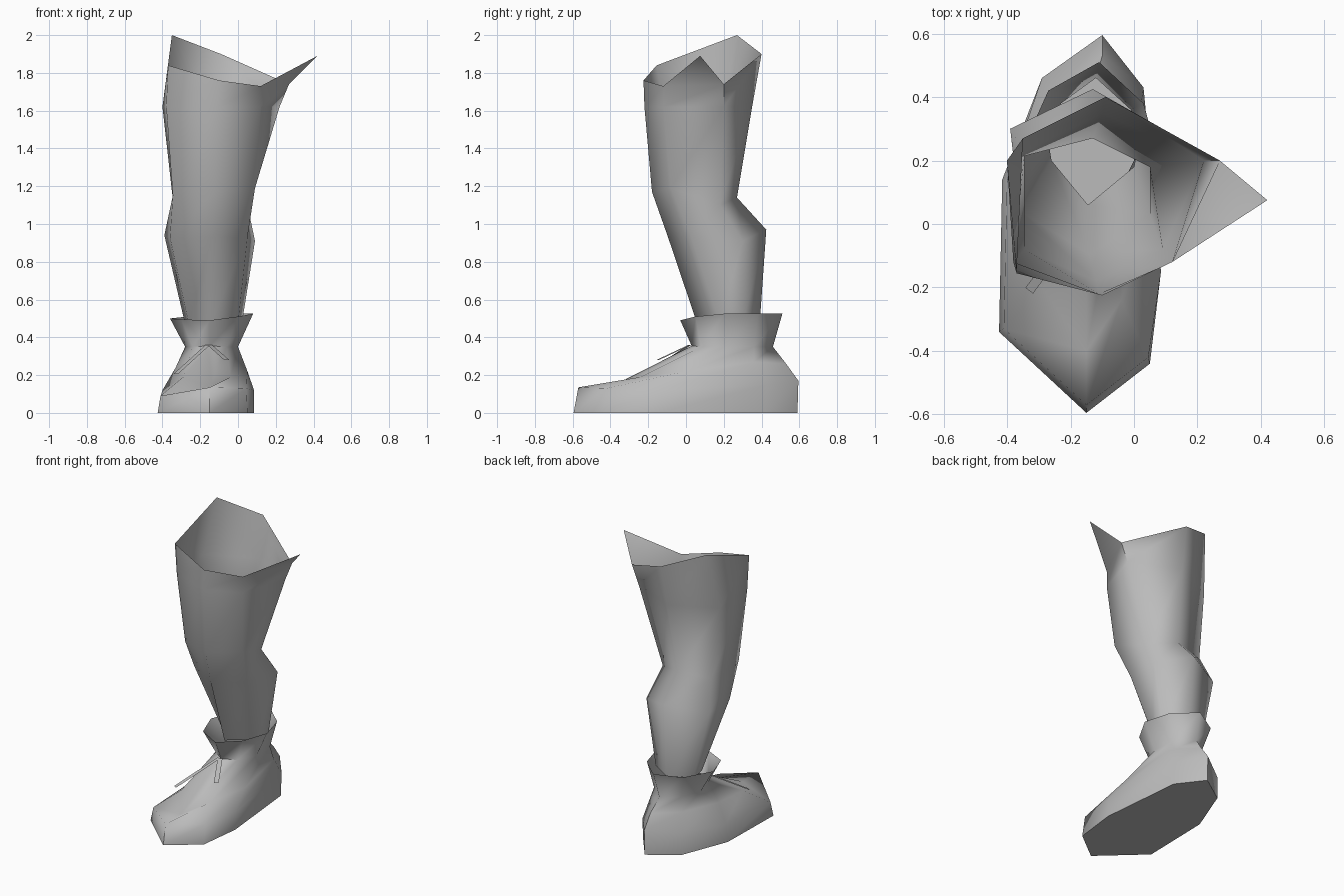
import bpy, bmesh, math
from mathutils import Vector

cube = bpy.data.objects.get("Cube")
if cube:
    bpy.data.objects.remove(cube, do_unlink=True)


def make_material(name, value):
    mat = bpy.data.materials.new(name)
    mat.use_nodes = True
    colour = (value, value, value, 1)
    mat.diffuse_color = colour
    mat.node_tree.nodes["Principled BSDF"].inputs["Base Color"].default_value = colour
    return mat


grey = make_material("plain grey", 0.5)


def finish(name, bm, angle):
    mesh = bpy.data.meshes.new(name)
    bm.to_mesh(mesh)
    bm.free()
    mesh.materials.append(grey)
    obj = bpy.data.objects.new(name, mesh)
    bpy.context.collection.objects.link(obj)
    bpy.ops.object.select_all(action="DESELECT")
    obj.select_set(True)
    bpy.context.view_layer.objects.active = obj
    bpy.ops.object.shade_smooth_by_angle(angle=math.radians(angle))
    return obj


def loft(rings):
    """Skin closed rings, listed bottom to top and counter-clockwise."""
    bm = bmesh.new()
    rows = [[bm.verts.new(p) for p in ring] for ring in rings]
    for low, high in zip(rows, rows[1:]):
        n = len(low)
        for i in range(n):
            j = (i + 1) % n
            bm.faces.new((low[i], low[j], high[j], high[i]))
    return bm, rows


# Leg: open tube with a ragged rim
shin = [(-.26, .20, .47), (-.145, .06, .47), (0, .18, .47),
        (.02, .30, .47), (-.12, .39, .47), (-.28, .32, .47)]
calf = [(-.36, .04, .93), (-.14, -.095, .93), (.05, .03, .93),
        (.09, .30, .91), (-.13, .425, .97), (-.39, .30, .94)]
knee = [(-.345, -.08, 1.15), (-.12, -.18, 1.17), (.09, -.08, 1.19),
        (.05, .18, 1.10), (-.13, .27, 1.14), (-.345, .22, 1.13)]
thigh = [(-.38, -.12, 1.62), (-.11, -.22, 1.62), (.12, -.12, 1.62),
         (.22, .20, 1.62), (-.10, .35, 1.62), (-.40, .20, 1.62)]
rim = [(-.37, -.155, 1.84), (-.10, -.225, 1.76), (.12, -.12, 1.73),
       (.27, .20, 1.74), (-.09, .40, 1.90), (-.35, .27, 2.0)]
bm, rows = loft([shin, calf, knee, thigh, rim])
spike = bm.verts.new((.42, .075, 1.89))
bm.faces.new((rows[-1][2], rows[-1][3], spike))
finish("leg", bm, 75)

# Shoe: sole, upper, ankle and flared collar
sole = [(-.15, -.595, 0), (.05, -.44, 0), (.085, -.15, 0), (.03, .42, 0),
        (-.10, .59, 0), (-.29, .46, 0), (-.415, .14, 0), (-.425, -.34, 0)]
edge = [(-.15, -.57, .135), (.045, -.42, .13), (.085, -.15, .12), (.03, .43, .15),
        (-.10, .595, .17), (-.29, .46, .15), (-.40, .14, .12), (-.41, -.33, .09)]
instep = [(-.15, -.40, .137), (-.04, -.24, .19), (.05, 0, .22), (.02, .36, .27),
          (-.10, .53, .26), (-.25, .40, .26), (-.33, .12, .24), (-.29, -.20, .19)]
ankle = [(-.15, .03, .355), (-.06, .08, .35), (0, .20, .35), (-.01, .36, .35),
         (-.12, .46, .35), (-.23, .38, .35), (-.28, .24, .35), (-.24, .10, .35)]
collar = [(-.15, -.03, .49), (0, .05, .51), (.08, .20, .525), (.03, .38, .525),
          (-.11, .51, .525), (-.27, .42, .51), (-.36, .22, .50), (-.30, .05, .495)]
bm, rows = loft([sole, edge, instep, ankle, collar])
bm.faces.new(list(reversed(rows[0])))
finish("shoe", bm, 75)


# Laces: thin flat strips hanging from the ankle
def lace(name, start, end, width=.03):
    a, b = Vector(start), Vector(end)
    side = (b - a).cross(Vector((0, 0, 1))).normalized() * width / 2
    bm = bmesh.new()
    bm.faces.new([bm.verts.new(p) for p in (a - side, a + side, b + side, b - side)])
    finish(name, bm, 30)


lace("long_lace", (-.16, .02, .36), (-.33, -.21, .205))
lace("short_lace", (-.15, .02, .36), (-.06, -.15, .28))
